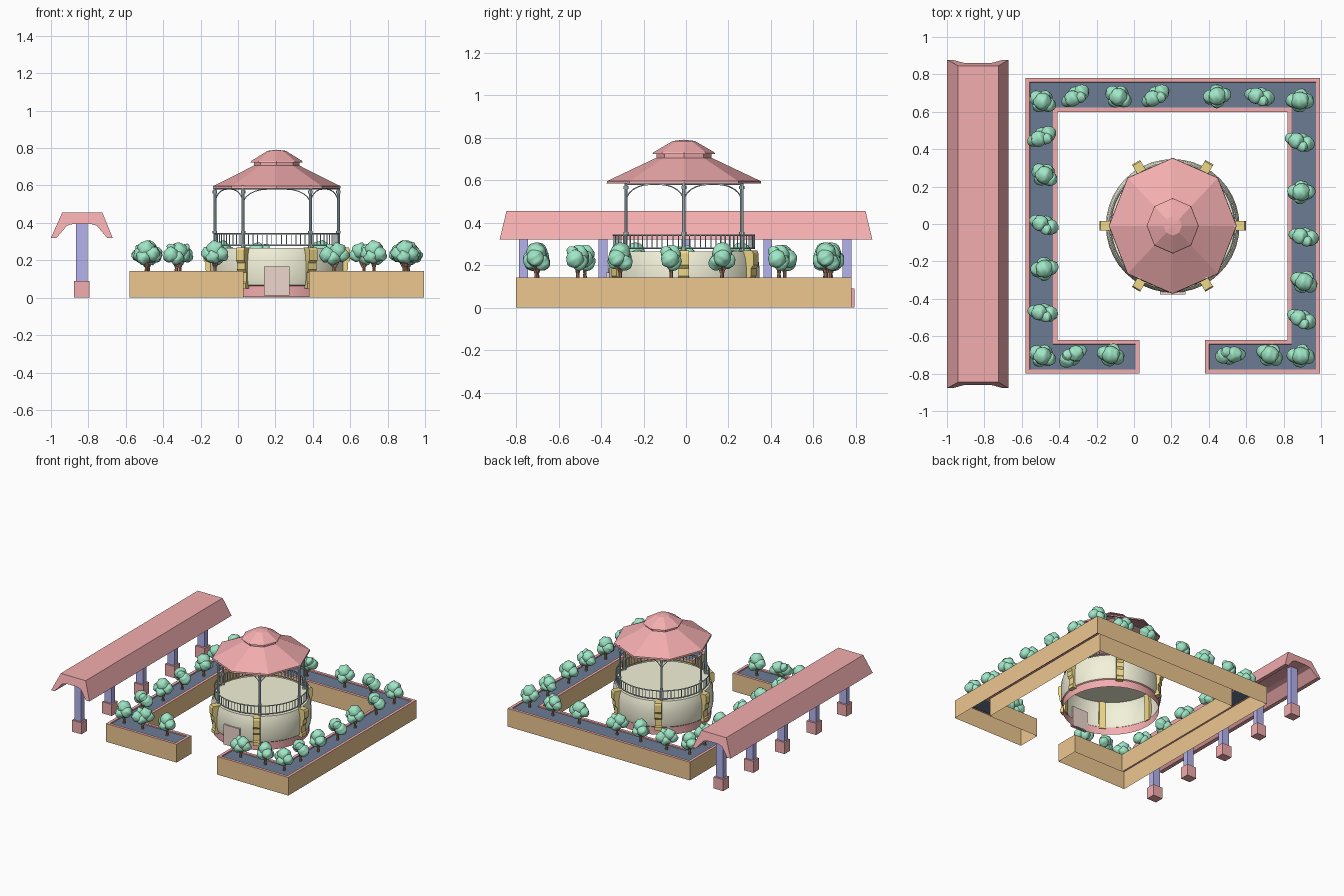
import bpy, bmesh, random
from math import sin, cos, pi, radians
from mathutils import Vector, Matrix

if "Cube" in bpy.data.objects:
    bpy.data.objects.remove(bpy.data.objects["Cube"])

random.seed(4)
CX, CY = 0.207, -0.01   # gazebo centre


def mat(name, r, g, b):
    m = bpy.data.materials.new(name)
    m.diffuse_color = (r, g, b, 1)
    m.use_nodes = True
    m.node_tree.nodes["Principled BSDF"].inputs["Base Color"].default_value = m.diffuse_color
    return m


RED = mat("coral", 0.90, 0.42, 0.43)
ORANGE = mat("orange", 0.85, 0.57, 0.28)
SOIL = mat("soil", 0.15, 0.20, 0.30)
GREEN = mat("leaf", 0.35, 0.80, 0.57)
BROWN = mat("bark", 0.45, 0.22, 0.14)
CREAM = mat("cream", 0.90, 0.89, 0.70)
GOLD = mat("gold", 0.86, 0.69, 0.25)
BLUE = mat("violet", 0.46, 0.45, 0.86)
STEEL = mat("steel", 0.55, 0.70, 0.73)
DOOR = mat("door", 0.85, 0.68, 0.61)


def finish(bm, name, mats, smooth=None, loc=(0, 0, 0)):
    me = bpy.data.meshes.new(name)
    bm.to_mesh(me)
    bm.free()
    for m in mats:
        me.materials.append(m)
    ob = bpy.data.objects.new(name, me)
    ob.location = loc
    bpy.context.collection.objects.link(ob)
    if smooth:
        bpy.ops.object.select_all(action='DESELECT')
        ob.select_set(True)
        bpy.context.view_layer.objects.active = ob
        bpy.ops.object.shade_smooth_by_angle(angle=radians(smooth))
    return ob


def box(bm, c, s, rot=0.0):
    m = Matrix.Translation(c) @ Matrix.Rotation(rot, 4, 'Z') @ Matrix.Diagonal((*s, 1))
    bmesh.ops.create_cube(bm, size=1, matrix=m)


def rod(bm, a, b, r1, r2=None, n=8):
    a, b = Vector(a), Vector(b)
    d = b - a
    m = Matrix.Translation((a + b) / 2) @ d.to_track_quat('Z', 'Y').to_matrix().to_4x4()
    bmesh.ops.create_cone(bm, cap_ends=True, segments=n, radius1=r1,
                          radius2=r1 if r2 is None else r2, depth=d.length, matrix=m)


def lathe(bm, prof, n, sx=1.0, start=0.0, cap=True):
    rings = [[bm.verts.new((r * sx * cos(start + 2 * pi * i / n), r * sin(start + 2 * pi * i / n), z))
              for i in range(n)] for r, z in prof]
    faces = []
    for a, b in zip(rings, rings[1:]):
        faces.append([bm.faces.new((a[i], a[(i + 1) % n], b[(i + 1) % n], b[i])) for i in range(n)])
    if cap:
        bm.faces.new(rings[-1])
    return faces


def prism(bm, front, back):
    a, b = [bm.verts.new(p) for p in front], [bm.verts.new(p) for p in back]
    n = len(a)
    bm.faces.new(a)
    bm.faces.new(b[::-1])
    for i in range(n):
        bm.faces.new((a[i], b[i], b[(i + 1) % n], a[(i + 1) % n]))
    bmesh.ops.recalc_face_normals(bm, faces=bm.faces[:])


# Walkway roof: channel section with ends that flare toward the eaves
sec = [(-1, .32), (-.94, .455), (-.725, .455), (-.67, .32), (-.70, .32), (-.755, .385),
       (-.79, .395), (-.88, .395), (-.915, .385), (-.97, .32)]
bm = bmesh.new()
end = lambda z: 0.878 - (z - .32) * 0.24
prism(bm, [(x, -end(z), z) for x, z in sec], [(x, end(z), z) for x, z in sec])
finish(bm, "walkway_roof", [RED])

# Walkway posts and footings
posts, feet = bmesh.new(), bmesh.new()
for y in (-.765, -.39, 0, .385, .758):
    box(posts, (-.835, y, .245), (.06, .042, .31))
    box(feet, (-.835, y, .045), (.082, .07, .09))
finish(posts, "walkway_posts", [BLUE])
finish(feet, "walkway_footings", [RED])

# Planter: open-bottomed C-shaped wall with rim and soil
out = [(.03, -.62), (-.41, -.62), (-.41, .60), (.82, .60), (.82, -.62), (.38, -.62),
       (.38, -.80), (.995, -.80), (.995, .78), (-.58, .78), (-.58, -.80), (.03, -.80)]
bm = bmesh.new()
top = [bm.verts.new((x, y, .142)) for x, y in out]
low = [bm.verts.new((x, y, 0)) for x, y in out]
for i in range(12):
    j = (i + 1) % 12
    bm.faces.new((low[i], low[j], top[j], top[i]))
soil = bm.faces.new(top)
soil.normal_update()
if soil.normal.z < 0:
    bmesh.ops.reverse_faces(bm, faces=bm.faces[:])
rim = bmesh.ops.inset_individual(bm, faces=[soil], thickness=.022, use_even_offset=True)['faces']
lip = bmesh.ops.inset_individual(bm, faces=[soil], thickness=.001, depth=-.008, use_even_offset=True)['faces']
for f in rim + lip:
    f.material_index = 1
soil.material_index = 2
finish(bm, "planter", [ORANGE, RED, SOIL])

# Gazebo drum with red plinth band, open underneath
bm = bmesh.new()
fs = lathe(bm, [(.343, .003), (.343, .062), (.350, .068), (.357, .10), (.357, .18),
                (.351, .23), (.340, .265)], 40)
for f in fs[0] + fs[1]:
    f.material_index = 1
finish(bm, "gazebo_base", [CREAM, RED], 35, (CX, CY, 0))

# Door
bm = bmesh.new()
box(bm, (CX, CY - .352, .088), (.136, .03, .155))
finish(bm, "door", [DOOR])

# Six stepped buttresses
bm = bmesh.new()
prof = [(.33, .268), (.385, .268), (.392, .255), (.392, .20), (.38, .185), (.38, .15),
        (.368, .135), (.368, .085), (.375, .075), (.375, .05), (.335, .05)]
for k in range(6):
    a = k * pi / 3
    pts = [[(r * cos(a) - s * sin(a), r * sin(a) + s * cos(a), z) for r, z in prof] for s in (-.025, .025)]
    prism(bm, *pts)
finish(bm, "buttresses", [GOLD], None, (CX, CY, 0))

# Roof posts with collars, and curved brackets toward each neighbour
bm = bmesh.new()
corner = [Vector((.33 * cos(a), .325 * sin(a), 0)) for a in map(radians, (0, 57, 123, 180, 237, 303))]
for k, p in enumerate(corner):
    rod(bm, p + Vector((0, 0, .26)), p + Vector((0, 0, .60)), .008)
    for z in (.275, .35, .565):
        rod(bm, p + Vector((0, 0, z - .007)), p + Vector((0, 0, z + .007)), .012)
    for q in (corner[k - 1], corner[(k + 1) % 6]):
        d = (q - p).normalized()
        arc = [p + d * .13 * (1 - cos(t)) + Vector((0, 0, .50 + .08 * sin(t)))
               for t in (i * pi / 12 for i in range(7))]
        for u, v in zip(arc, arc[1:]):
            rod(bm, u, v, .003, n=5)
    q = corner[(k + 1) % 6]
    rod(bm, p + Vector((0, 0, .583)), q + Vector((0, 0, .583)), .005, n=6)
finish(bm, "roof_posts", [STEEL], 40, (CX, CY, 0))

# Round railing with slim balusters
bm = bmesh.new()
for i in range(80):
    a = 2 * pi * i / 80
    box(bm, (.332 * cos(a), .332 * sin(a), .31), (.004, .004, .06), a)
finish(bm, "balusters", [STEEL], None, (CX, CY, 0))
for nm, z in (("top_rail", .342), ("bottom_rail", .28)):
    bpy.ops.mesh.primitive_torus_add(major_segments=48, minor_segments=6, major_radius=.332,
                                     minor_radius=.004, location=(CX, CY, z))
    bpy.context.object.name = nm
    bpy.context.object.data.materials.append(STEEL)

# Eight-sided two-tier roof
bm = bmesh.new()
lathe(bm, [(.355, .584), (.364, .584), (.362, .596), (.21, .668), (.13, .706), (.13, .724),
           (.148, .724), (.143, .732), (.052, .785), (.001, .791)], 8, .94, pi / 2)
finish(bm, "gazebo_roof", [RED], None, (CX, CY, 0))

# Trees: two shared crown shapes, rotated around each trunk
W = [(-.49, .655), (-.49, .465), (-.48, .262), (-.48, -.005), (-.48, -.24), (-.485, -.476), (-.49, -.705),
     (-.31, .683), (-.085, .68), (.118, .683), (.444, .683), (.674, .68), (.888, .66),
     (.888, .438), (.893, .17), (.91, -.07), (.91, -.31), (.898, -.51), (.893, -.705),
     (-.33, -.705), (-.123, -.70), (.513, -.70), (.727, -.70)]
ROUND = [(0, 0, .258, .047), (-.032, .008, .232, .040), (.034, -.006, .235, .040),
         (.008, .026, .218, .036), (-.01, -.026, .214, .036)]
LONG = [(.02, .004, .25, .043), (-.034, -.008, .228, .042), (.048, .006, .226, .034),
        (-.004, -.014, .214, .038), (-.02, .014, .258, .03)]


def tree_meshes(blobs, tag):
    crown, trunk = bmesh.new(), bmesh.new()
    for x, y, z, r in blobs:
        bmesh.ops.create_icosphere(crown, subdivisions=3, radius=r, matrix=Matrix.Translation((x, y, z)))
        rod(trunk, (x * .15, y * .15, .165), (x * .8, y * .8, z - .01), .006, .003, 6)
    for v in crown.verts:
        v.co.z += .004 * sin(v.co.x * 130)
        v.co.x += .004 * sin(v.co.z * 140 + v.co.y * 90)
    rod(trunk, (0, 0, .13), (0, 0, .185), .010, .007, 8)
    return [finish(crown, "crown_" + tag, [GREEN], 60), finish(trunk, "trunk_" + tag, [BROWN], 40)]


kinds = [tree_meshes(ROUND, "round"), tree_meshes(LONG, "long")]
for i, (x, y) in enumerate(W):
    rot = random.uniform(-.6, .6) + random.choice((0, pi))
    for part in kinds[i % 2]:
        ob = part.copy() if i > 1 else part
        if i > 1:
            bpy.context.collection.objects.link(ob)
        ob.location = (x, y, 0)
        ob.rotation_euler.z = rot
